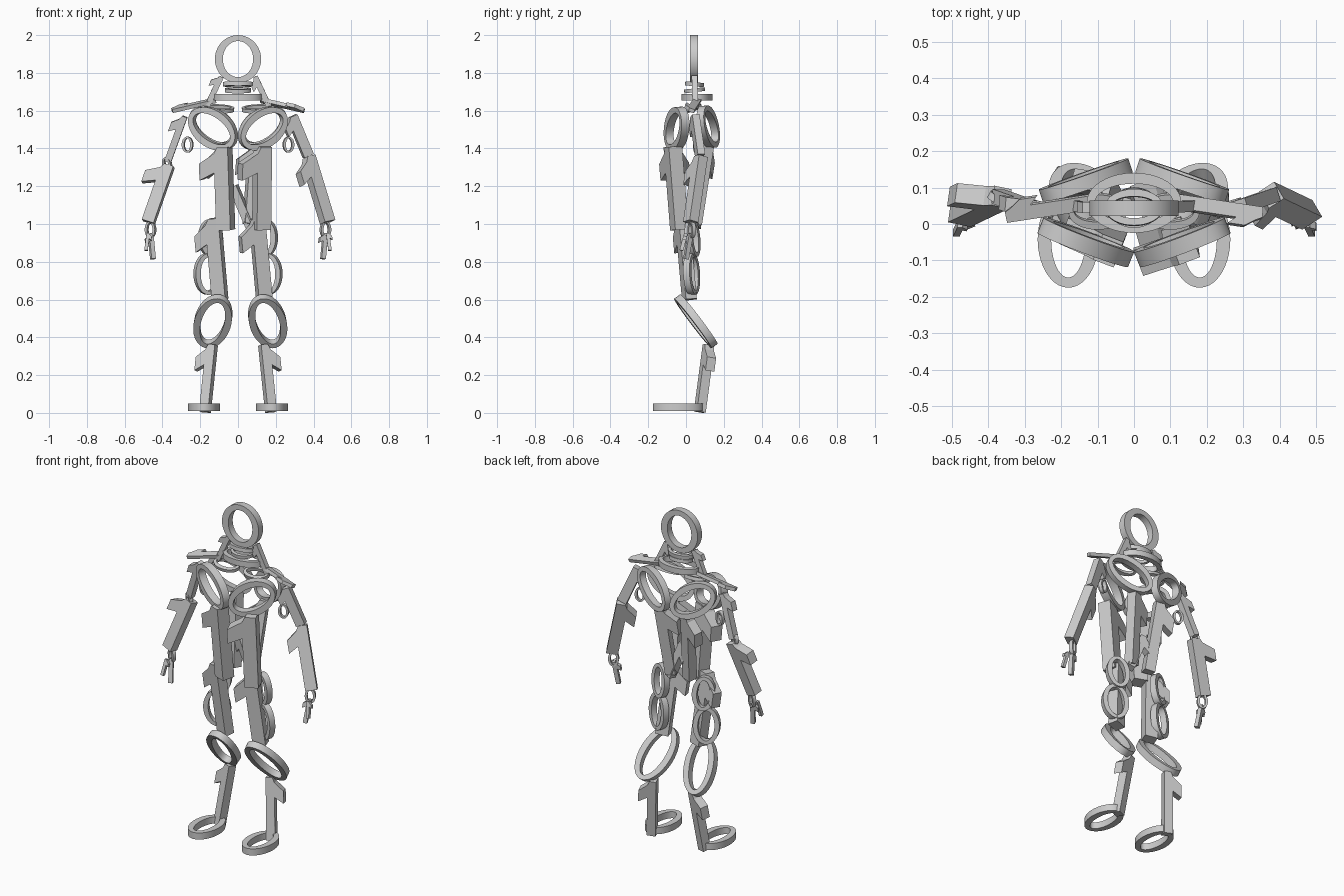
import bpy, bmesh, math
from mathutils import Vector as V

if "Cube" in bpy.data.objects:
    bpy.data.objects.remove(bpy.data.objects["Cube"])


def finish(name, bm, smooth):
    bmesh.ops.recalc_face_normals(bm, faces=bm.faces)
    me = bpy.data.meshes.new(name)
    bm.to_mesh(me)
    bm.free()
    ob = bpy.data.objects.new(name, me)
    bpy.context.collection.objects.link(ob)
    if smooth:
        bpy.ops.object.select_all(action='DESELECT')
        ob.select_set(True)
        bpy.context.view_layer.objects.active = ob
        bpy.ops.object.shade_smooth_by_angle(angle=math.radians(35))


def ring(name, c, up, n, h, w, t, rim, seg=40):
    """Flat oval hoop: centre, long axis, facing normal, height, width, thickness, rim."""
    c, u, n = V(c), V(up).normalized(), V(n)
    n = (n - u * n.dot(u)).normalized()
    r = u.cross(n)
    bm = bmesh.new()
    loops = []
    for k, d in ((0, -t / 2), (0, t / 2), (1, t / 2), (1, -t / 2)):
        a, b = w / 2 - k * rim, h / 2 - k * rim * 0.75
        loops.append([bm.verts.new(c + n * d + r * a * math.cos(2 * math.pi * i / seg)
                                   + u * b * math.sin(2 * math.pi * i / seg)) for i in range(seg)])
    for k in range(4):
        p, q = loops[k], loops[(k + 1) % 4]
        for i in range(seg):
            j = (i + 1) % seg
            bm.faces.new((p[i], p[j], q[j], q[i]))
    finish(name, bm, True)


def bar(name, a, b, side, w, t, tab):
    """Straight bar from a to b with a slanted tab near its top on the given side."""
    a, b, f = V(a), V(b), V(side)
    u = (b - a).normalized()
    L = (b - a).length
    f = (f - u * f.dot(u)).normalized()
    n = f.cross(u)
    h = w / 2
    prof = [(-h, 0), (h * 0.5, 0), (h, .08 * L), (h + tab, .2 * L),
            (h + tab, .4 * L), (h, .31 * L), (h, L), (-h, L)]
    bm = bmesh.new()
    face = bm.faces.new([bm.verts.new(a + f * x + u * d - n * t / 2) for x, d in prof])
    ext = bmesh.ops.extrude_face_region(bm, geom=[face])
    bmesh.ops.translate(bm, vec=n * t,
                        verts=[e for e in ext['geom'] if isinstance(e, bmesh.types.BMVert)])
    finish(name, bm, False)


# Head and neck hoops
ring("head", (0, .043, 1.873), (0, 0, 1), (0, -1, 0), .254, .245, .042, .042)
ring("neck_upper", (0, .045, 1.74), (1, 0, 0), (0, .1, 1), .16, .10, .022, .02)
ring("neck_middle", (0, .045, 1.708), (1, 0, 0), (0, -.12, 1), .14, .11, .02, .02)
ring("collar", (0, .058, 1.672), (1, 0, 0), (0, 0, 1), .26, .165, .034, .03)

for s, tag in ((-1, "left"), (1, "right")):
    left = s < 0
    # Neck side bars and shoulder bars
    bar("neck_bar_" + tag, (s * .09, .045, 1.78), (s * .165, .05, 1.62), (-1, 0, 0), .03, .03, .025)
    bar("shoulder_bar_" + tag, (s * .35, .025, 1.602), (s * .12, .06, 1.655), (0, -s, .3), .04, .02, .02)
    ring("shoulder_hoop_" + tag, (s * .1, .035, 1.61), (s, 0, .05), (0, -.3, 1), .16, .1, .02, .022)
    # Chest and upper back hoops
    ring("chest_" + tag, (s * .132, -.05, 1.505), (s * .23, .08, .16), (s * .36, -.93, -.08),
         .29, .2, .045, .036)
    ring("upper_back_" + tag, (s * .132, .118, 1.515), (s * .23, -.085, .16), (s * .36, .93, .08),
         .285, .19, .04, .034)
    # Abdomen and lower back bars
    bar("abdomen_" + tag, (-.08 if left else .13, -.07, 1.41), (-.065 if left else .125, -.035, .97),
        (-1, -s * .38, 0), .08, .075, .085)
    bar("lower_back_" + tag, (s * .09, .115, 1.42), (s * .06, .05, 1.0), (-1, s * -.3, 0), .06, .055, .06)
    # Thighs
    bar("thigh_" + tag, (-.133 if left else .10, -.02, 1.03), (-.095 if left else .14, .018, .6),
        (-1, -s * .3, 0), .075, .06, .065)
    ring("hip_hoop_" + tag, (s * .145, .035, .925), (s * .04, -.1, 1), (s * .4, 1, .1), .2, .13, .036, .028)
    ring("thigh_hoop_" + tag, (s * .16, .03, .735), (s * .02, -.06, 1), (s * .4, 1, 0), .22, .15, .036, .028)
    # Knees, shins, feet
    ring("knee_" + tag, (-.133 if left else .157, .052, .485), (-s * .08, -.2, .26),
         (s * .1, -.75, -.6), .335, .195, .04, .037)
    bar("shin_" + tag, (s * .138, .12, .36), (s * .175, .073, .005), (s, .35, 0), .05, .05, .05)
    ring("foot_" + tag, (s * .18, -.042, .03), (0, 1, 0), (0, 0, 1), .265, .168, .04, .037)
    # Arms
    bar("upper_arm_" + tag, (s * .285, .045, 1.57), (s * .372, .075, 1.33 if left else 1.36),
        (-1, .1, -.2) if left else (-1, -.3, -.2), .036 if left else .055, .04, .035)
    ring("armpit_hoop_" + tag, (s * .267, .055, 1.42), (0, 0, 1), (s * .3, -1, 0), .085, .06, .02, .013)
    ring("elbow_hoop_" + tag, (s * .375, .07, 1.315), (.2 * s, 0, 1), (s * .6, -1, 0), .08, .05, .02, .012)
    bar("forearm_" + tag, (s * .37, .075, 1.31 if left else 1.355), (s * .475, .025, 1.01),
        (-1, .1, -.2) if left else (-.75, -.5, -.2), .066, .055, .07 if left else .055)
    # Hands
    ring("wrist_hoop_" + tag, (s * .463, .03, .97), (0, 0, 1), (s * .5, -1, 0), .09, .06, .02, .014)
    bar("thumb_" + tag, (s * .475, .0, .95), (s * .487, -.025, .86), (1, 0, 0), .018, .02, .012)
    bar("finger_" + tag, (s * .463, .025, .95), (s * .45, .0, .815), (-1, -.4, 0), .024, .024, .02)

# Pelvis brace
bar("pelvis_bar", (-.025, .05, 1.2), (.07, .05, .98), (-1, .3, 0), .045, .045, .04)
